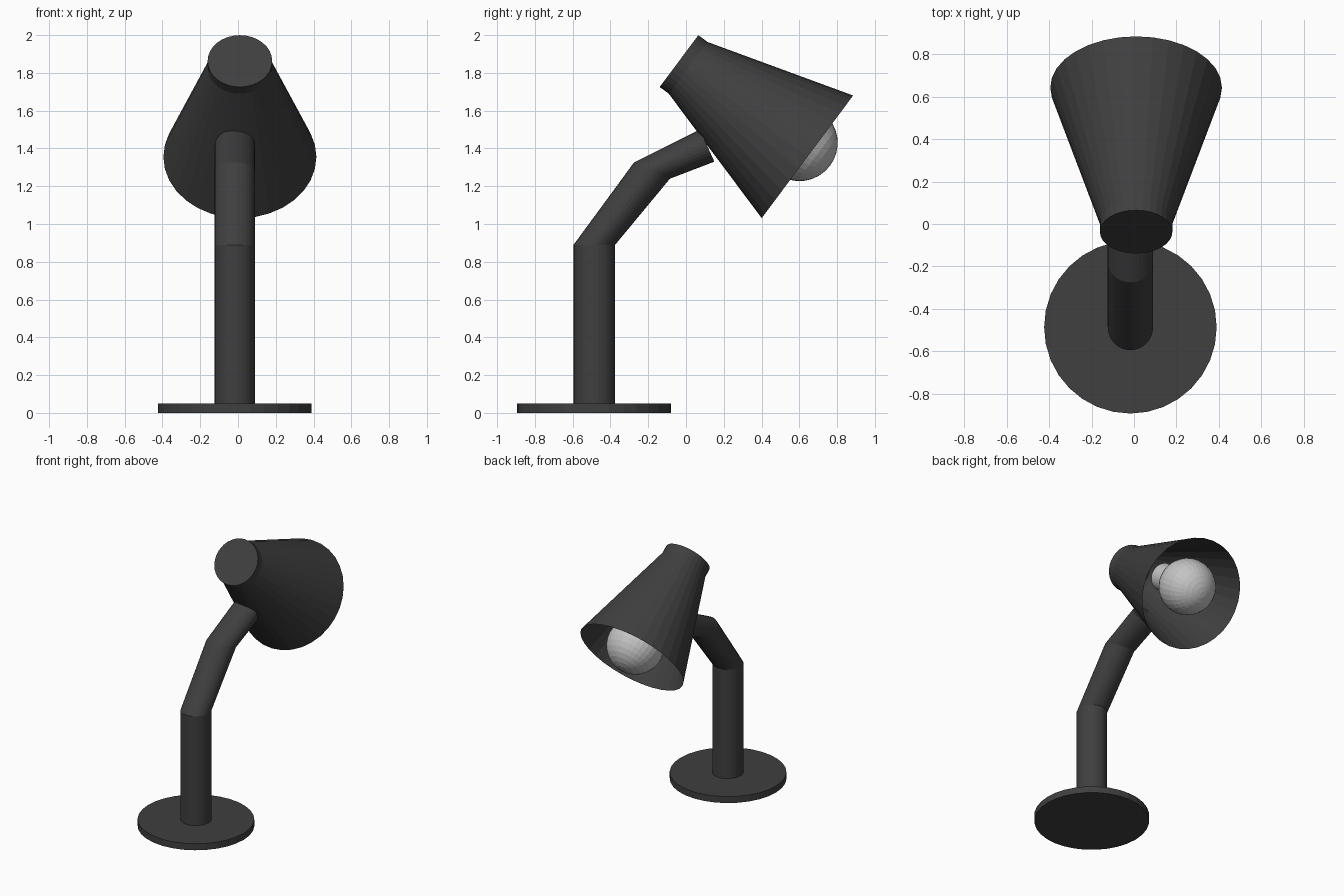
import bpy, bmesh, math
from mathutils import Matrix, Vector

cube = bpy.data.objects.get("Cube")
if cube:
    bpy.data.objects.remove(cube, do_unlink=True)

SIDES = 32


def make_material(name, value):
    mat = bpy.data.materials.new(name)
    mat.use_nodes = True
    color = (value, value, value, 1)
    mat.diffuse_color = color
    bsdf = next(n for n in mat.node_tree.nodes if n.type == "BSDF_PRINCIPLED")
    bsdf.inputs["Base Color"].default_value = color
    return mat


def add_object(name, bm, mat, matrix=Matrix()):
    mesh = bpy.data.meshes.new(name)
    bm.to_mesh(mesh)
    bm.free()
    mesh.materials.append(mat)
    obj = bpy.data.objects.new(name, mesh)
    obj.matrix_world = matrix
    bpy.context.collection.objects.link(obj)
    return obj


def loft(rings, cap_start=True, cap_end=True):
    """Skin rings given as (centre, half axis u, half axis v)."""
    bm = bmesh.new()
    loops = []
    for centre, u, v in rings:
        angles = [math.tau * i / SIDES for i in range(SIDES)]
        loops.append([bm.verts.new(Vector(centre) + Vector(u) * math.cos(a)
                                   + Vector(v) * math.sin(a)) for a in angles])
    for low, high in zip(loops, loops[1:]):
        for i in range(SIDES):
            j = (i + 1) % SIDES
            bm.faces.new((low[i], low[j], high[j], high[i]))
    if cap_start:
        bm.faces.new(loops[0][::-1])
    if cap_end:
        bm.faces.new(loops[-1])
    return bm


def lathe(profile, **caps):
    """Round shape about z from (radius, height) pairs."""
    return loft([((0, 0, z), (r, 0, 0), (0, r, 0)) for r, z in profile], **caps)


def smooth(obj):
    bpy.ops.object.select_all(action="DESELECT")
    obj.select_set(True)
    bpy.context.view_layer.objects.active = obj
    bpy.ops.object.shade_smooth_by_angle(angle=math.radians(20))


charcoal = make_material("charcoal", 0.05)
bulb_white = make_material("bulb white", 0.55)

# Round foot
foot_spot = Matrix.Translation((-0.017, -0.487, 0))
add_object("base", lathe([(0.407, 0), (0.407, 0.05)]), charcoal, foot_spot)

# Bent stem: side-view centre (y, z) and half-width vector of each ring
bends = [((-0.485, 0.04), (0.11, 0)),
         ((-0.485, 0.89), (0.11, 0)),
         ((-0.18, 1.283), (0.095, -0.043)),
         ((0.112, 1.415), (0.038, -0.085))]
stem = add_object("stem", loft([((-0.017, *c), (0.107, 0, 0), (0, -h[0], -h[1]))
                                for c, h in bends]), charcoal)
for poly in stem.data.polygons:
    if poly.normal.z < 0 and len(poly.vertices) == SIDES:
        poly.material_index = 0

# Head frame: local z runs from the closed cap to the open rim
axis = Vector((0, 0.802, -0.598))
head = (Matrix.Translation((0.01, -0.037, 1.8625))
        @ axis.to_track_quat("Z", "Y").to_matrix().to_4x4())

# Hollow shade with a short straight collar
add_object("shade", lathe([(0.171, 0), (0.171, 0.06), (0.405, 0.848)],
                          cap_end=False), charcoal, head)

# Bulb and its neck
bulb_centre = Matrix.Translation((0.01, 0.6, 1.43)) @ head.to_3x3().to_4x4()
bm = bmesh.new()
bmesh.ops.create_uvsphere(bm, u_segments=SIDES, v_segments=16, radius=0.203)
add_object("bulb", bm, bulb_white, bulb_centre)
add_object("bulb_neck", lathe([(0.07, -0.36), (0.1, -0.33), (0.1, -0.15)]),
           bulb_white, bulb_centre)
